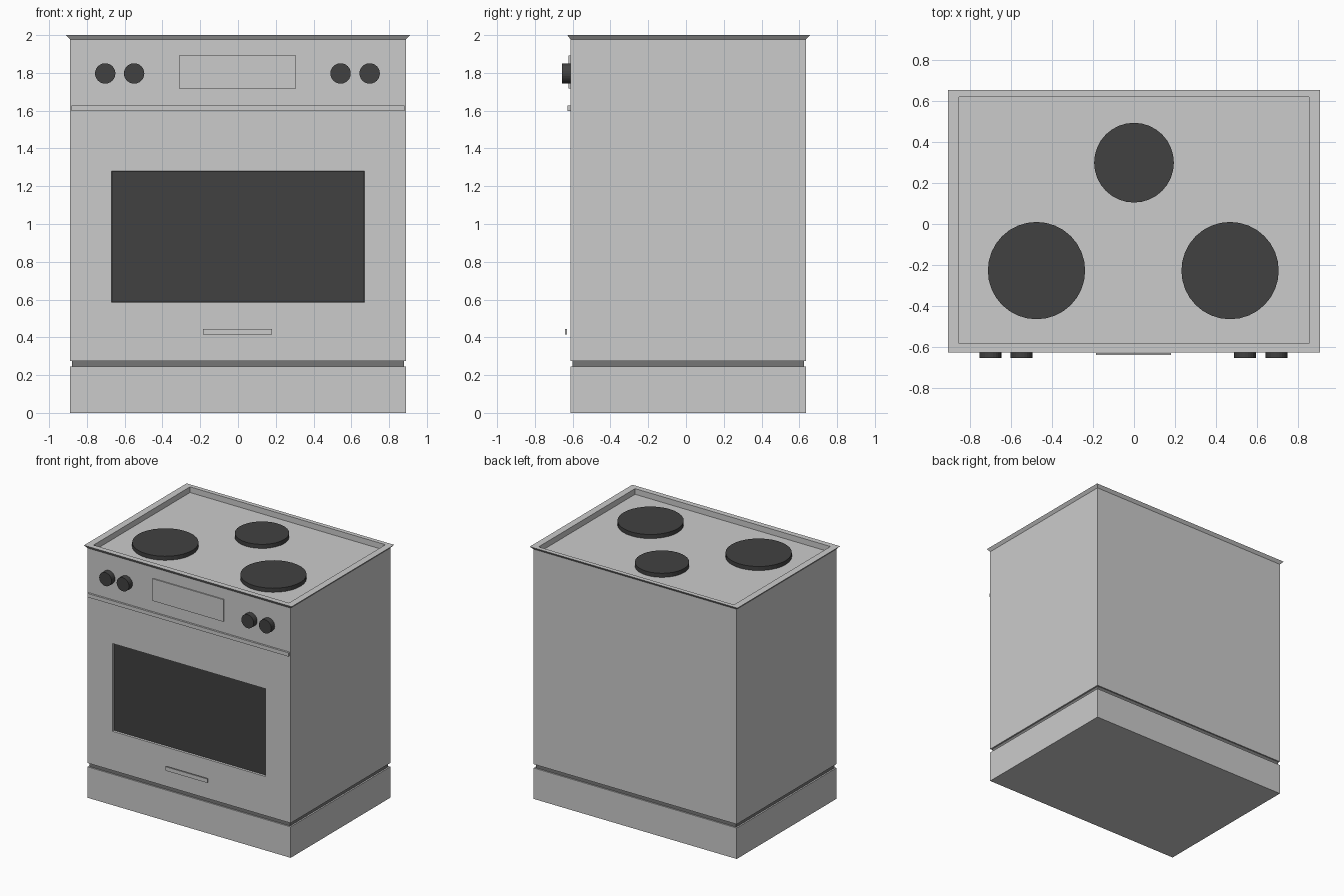
import bpy, bmesh, math
from mathutils import Matrix

if "Cube" in bpy.data.objects:
    bpy.data.objects.remove(bpy.data.objects["Cube"])


def material(name, v):
    m = bpy.data.materials.new(name)
    m.diffuse_color = (v, v, v, 1)
    m.use_nodes = True
    m.node_tree.nodes["Principled BSDF"].inputs["Base Color"].default_value = m.diffuse_color
    return m


ENAMEL = material("light grey enamel", 0.6)
BLACK = material("dark charcoal", 0.053)
SHADOW = material("seam grey", 0.18)


def finish(name, bm, *mats):
    bmesh.ops.recalc_face_normals(bm, faces=bm.faces[:])
    me = bpy.data.meshes.new(name)
    bm.to_mesh(me)
    bm.free()
    for m in mats:
        me.materials.append(m)
    ob = bpy.data.objects.new(name, me)
    bpy.context.collection.objects.link(ob)
    return ob


def box(name, x0, x1, y0, y1, z0, z1, mat):
    bm = bmesh.new()
    bmesh.ops.create_cube(bm, size=1)
    for v in bm.verts:
        v.co = (x1 if v.co.x > 0 else x0, y1 if v.co.y > 0 else y0, z1 if v.co.z > 0 else z0)
    return finish(name, bm, mat)


def disc(name, centre, radius, depth, sides, mat, facing_front=False):
    bm = bmesh.new()
    rot = Matrix.Rotation(math.pi / 2, 4, 'X') if facing_front else Matrix.Identity(4)
    bmesh.ops.create_cone(bm, cap_ends=True, segments=sides, radius1=radius, radius2=radius,
                          depth=depth, matrix=Matrix.Translation(centre) @ rot)
    return finish(name, bm, mat)


# Cabinet: stacked rectangles (x half width, y front, y back, z) from plinth to sunken hob
rings = [(0.89, -0.612, 0.636, 0.0), (0.89, -0.612, 0.636, 0.245),
         (0.878, -0.602, 0.626, 0.245), (0.878, -0.602, 0.626, 0.275),
         (0.89, -0.612, 0.636, 0.275), (0.89, -0.612, 0.636, 1.978),
         (0.91, -0.628, 0.656, 2.0), (0.856, -0.585, 0.622, 2.0),
         (0.856, -0.585, 0.622, 1.955)]
bm = bmesh.new()
loops = [[bm.verts.new(p) for p in ((-x, a, z), (x, a, z), (x, b, z), (-x, b, z))]
         for x, a, b, z in rings]
bm.faces.new(loops[0][::-1])
bm.faces.new(loops[-1])
door = None
for i in range(len(loops) - 1):
    for k in range(4):
        n = (k + 1) % 4
        f = bm.faces.new((loops[i][k], loops[i][n], loops[i + 1][n], loops[i + 1][k]))
        if i == 2:
            f.material_index = 1      # dark seam above the plinth
        if i == 4 and k == 0:
            door = f
bmesh.ops.recalc_face_normals(bm, faces=bm.faces[:])

# Oven window sunk into the front face
bmesh.ops.inset_individual(bm, faces=[door], thickness=0.1)
for v in door.verts:
    v.co.x = math.copysign(0.67, v.co.x)
    v.co.z = 1.28 if v.co.z > 1.1 else 0.585
bm.normal_update()
bmesh.ops.inset_individual(bm, faces=[door], thickness=0.003)
for v in door.verts:
    v.co.y = -0.597
door.material_index = 2
finish("cabinet", bm, ENAMEL, SHADOW, BLACK)

# Hotplates
for name, x, y, r in (("left_hotplate", -0.477, -0.228, 0.238),
                      ("right_hotplate", 0.47, -0.228, 0.238),
                      ("rear_hotplate", 0.0, 0.3, 0.195)):
    disc(name, (x, y, 1.97), r, 0.034, 32, BLACK)

# Control knobs
for i, x in enumerate((-0.703, -0.55, 0.543, 0.697)):
    disc(f"knob_{i + 1}", (x, -0.63, 1.797), 0.054, 0.052, 24, BLACK, True)

# Display plate, door trim and drawer handle
box("display_plate", -0.313, 0.307, -0.621, -0.605, 1.717, 1.892, ENAMEL)
box("door_trim", -0.882, 0.882, -0.627, -0.605, 1.597, 1.627, ENAMEL)
box("drawer_handle", -0.185, 0.18, -0.641, -0.63, 0.414, 0.445, ENAMEL)
